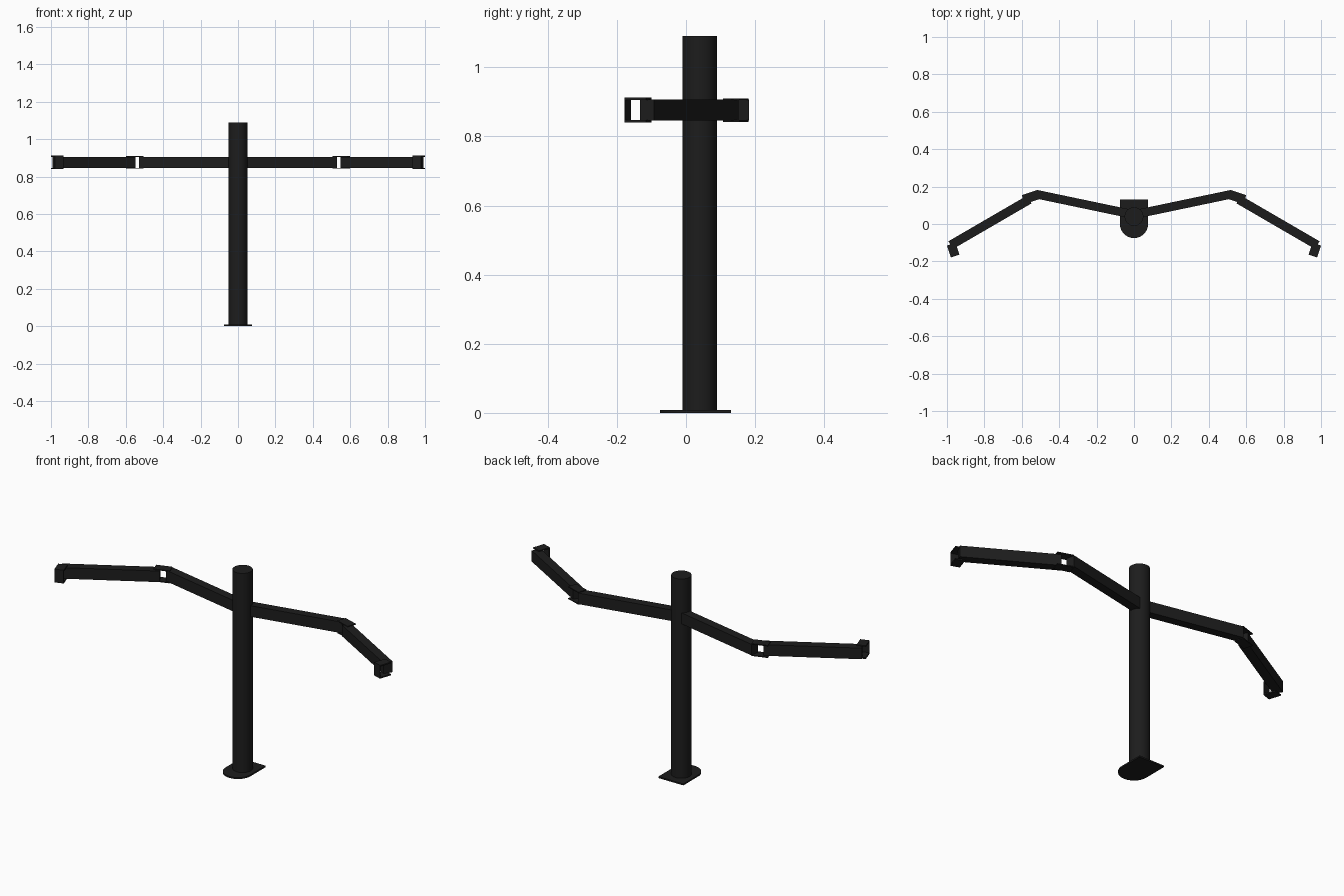
import bpy, bmesh, math
from mathutils import Vector

if "Cube" in bpy.data.objects:
    bpy.data.objects.remove(bpy.data.objects["Cube"])

black = bpy.data.materials.new("black_paint")
black.diffuse_color = (0.012, 0.012, 0.012, 1)
black.use_nodes = True
black.node_tree.nodes["Principled BSDF"].inputs["Base Color"].default_value = black.diffuse_color


def prism(name, outline, z0, z1, mirror=False):
    """Extrude a plan outline from z0 to z1, optionally mirrored across x."""
    bm = bmesh.new()
    face = bm.faces.new([bm.verts.new((x, y, z0)) for x, y in outline])
    ext = bmesh.ops.extrude_face_region(bm, geom=[face])
    top = [v for v in ext["geom"] if isinstance(v, bmesh.types.BMVert)]
    bmesh.ops.translate(bm, verts=top, vec=(0, 0, z1 - z0))
    bmesh.ops.recalc_face_normals(bm, faces=bm.faces)
    mesh = bpy.data.meshes.new(name)
    bm.to_mesh(mesh)
    bm.free()
    mesh.materials.append(black)
    obj = bpy.data.objects.new(name, mesh)
    bpy.context.collection.objects.link(obj)
    if mirror:
        obj.modifiers.new("mirror", 'MIRROR').use_clip = False
    return obj


def strip(a, b, width):
    """Rectangle outline of the given width along the line a-b."""
    a, b = Vector(a), Vector(b)
    d = (b - a).normalized()
    n = Vector((-d.y, d.x)) * width / 2
    return [a + n, a - n, b - n, b + n]


def smooth(obj):
    bpy.ops.object.select_all(action='DESELECT')
    obj.select_set(True)
    bpy.context.view_layer.objects.active = obj
    bpy.ops.object.shade_smooth_by_angle(angle=math.radians(35))


# Round post
bpy.ops.mesh.primitive_cylinder_add(vertices=48, radius=0.05, depth=1.09,
                                    location=(0, 0.04, 0.545))
post = bpy.context.object
post.name = "post"
post.data.materials.append(black)
smooth(post)

# Foot plate: round at the front, square at the back
arc = [(0.075 * math.cos(a), 0.075 * math.sin(a))
       for a in (math.pi + math.pi * i / 32 for i in range(33))]
smooth(prism("foot_plate", arc + [(0.075, 0.13), (-0.075, 0.13)], 0, 0.008))

# Arm tubes
Z0, Z1 = 0.846, 0.906
prism("inner_arm", strip((0, 0.05), (0.525, 0.16), 0.046), Z0, Z1, True)
prism("outer_arm", strip((0.56, 0.131), (0.98, -0.113), 0.048), Z0, Z1, True)

# Elbow plates bridging the gap between the tubes
elbow = strip((0.512, 0.157), (0.592, 0.131), 0.05)
prism("elbow_top_plate", elbow, Z1 - 0.001, 0.910, True)
prism("elbow_bottom_plate", elbow, 0.842, Z0 + 0.001, True)

# End bracket: top and bottom plates joined by an end plate
start, end = Vector((0.977, -0.108)), Vector((0.956, -0.171))
bracket = strip(start, end, 0.048)
prism("end_top_plate", bracket, Z1 - 0.001, 0.912, True)
prism("end_bottom_plate", bracket, 0.840, Z0 + 0.001, True)
back = end - (end - start).normalized() * 0.004
prism("end_plate", strip(back, end, 0.048), 0.840, 0.912, True)
